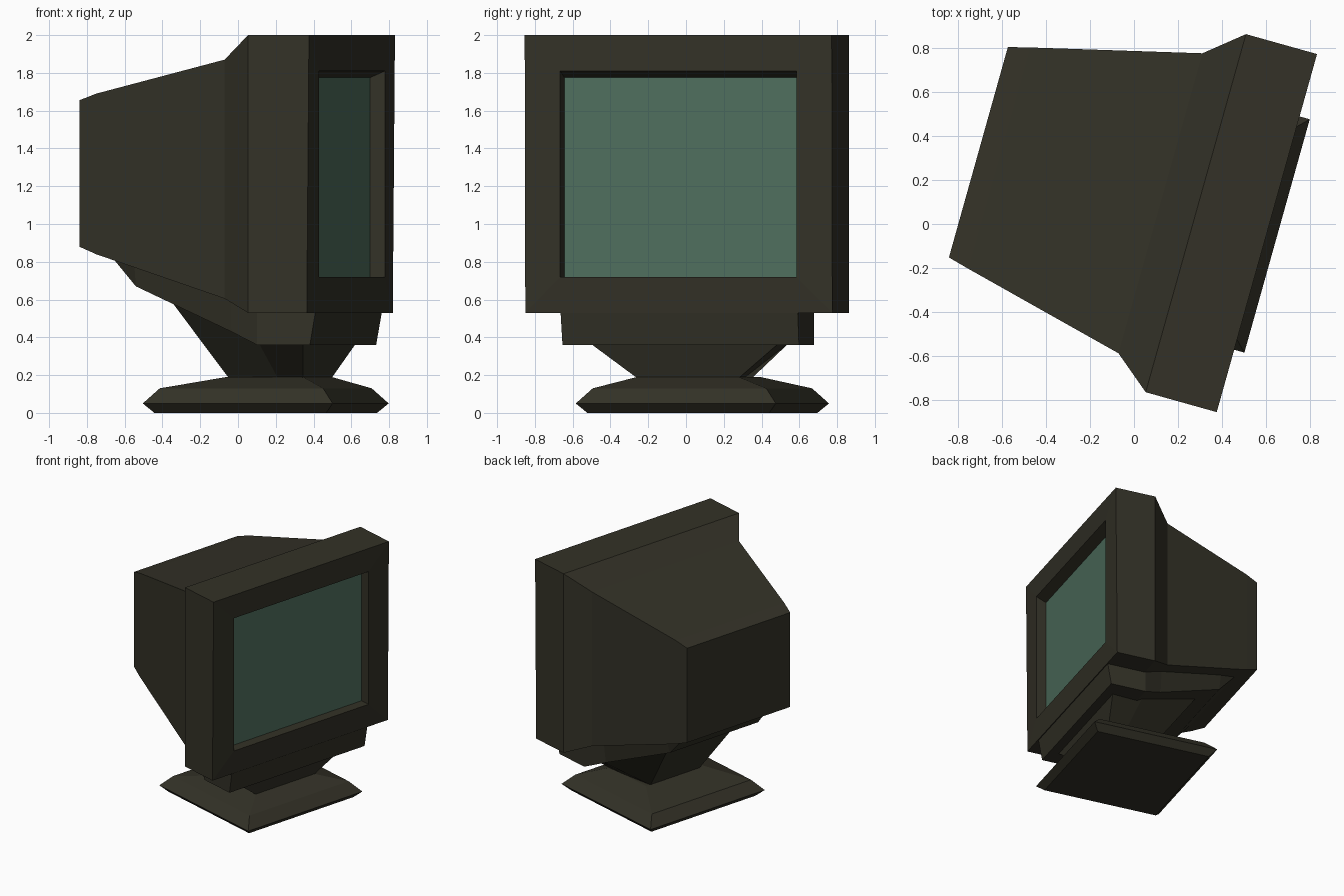
import bpy, bmesh, math

if "Cube" in bpy.data.objects:
    bpy.data.objects.remove(bpy.data.objects["Cube"])

TURN = -math.radians(15.65)   # the whole monitor is swivelled
YC = 0.123                    # side-to-side middle, before swivelling


def material(name, rgb):
    m = bpy.data.materials.new(name)
    m.diffuse_color = (*rgb, 1)
    m.use_nodes = True
    m.node_tree.nodes["Principled BSDF"].inputs["Base Color"].default_value = m.diffuse_color
    return m


shell = material("dark olive plastic", (0.033, 0.031, 0.020))
glass = material("green glass", (0.077, 0.158, 0.110))


def loft(name, rings, mats, last_mat=0):
    """Skin a list of equal-length point rings and cap both ends."""
    bm = bmesh.new()
    loops = [[bm.verts.new((x, y + YC, z)) for x, y, z in r] for r in rings]
    n = len(loops[0])
    for a, b in zip(loops, loops[1:]):
        for i in range(n):
            j = (i + 1) % n
            bm.faces.new((a[i], a[j], b[j], b[i]))
    bm.faces.new(loops[0])
    bm.faces.new(loops[-1]).material_index = last_mat
    bmesh.ops.recalc_face_normals(bm, faces=bm.faces)
    me = bpy.data.meshes.new(name)
    bm.to_mesh(me)
    bm.free()
    for m in mats:
        me.materials.append(m)
    ob = bpy.data.objects.new(name, me)
    ob.rotation_euler.z = TURN
    bpy.context.collection.objects.link(ob)
    return ob


def upright(xb, hb, zb, xt, ht, zt):
    """Cross-section facing forward: bottom and top (x, half width, z)."""
    return [(xb, -hb, zb), (xb, hb, zb), (xt, ht, zt), (xt, -ht, zt)]


def level(x0, x1, h, z):
    """Horizontal rectangle."""
    return [(x0, -h, z), (x0, h, z), (x1, h, z), (x1, -h, z)]


# Case: tapered back, bezel, recessed opening, glass as the end cap
case = [(-0.768, -0.768, 0.496, 0.88, 1.655),
        (-0.668, -0.668, 0.522, 0.84, 1.69),
        (0.09, 0.09, 0.707, 0.605, 1.87),
        (0.257, 0.257, 0.844, 0.53, 2.0),
        (0.580, 0.592, 0.844, 0.53, 2.0),
        (0.592, 0.592, 0.649, 0.72, 1.81),
        (0.510, 0.510, 0.649, 0.72, 1.775)]
loft("monitor_case", [upright(xb, h, zb, xt, h, zt) for xb, xt, h, zb, zt in case],
     [shell, glass], last_mat=1)

# Skirt under the case, rising towards the back
loft("lower_skirt", [upright(0.543, 0.650, 0.36, 0.575, 0.652, 0.54),
                     upright(0.252, 0.650, 0.36, 0.252, 0.652, 0.56),
                     upright(0.09, 0.575, 0.43, 0.09, 0.60, 0.64),
                     upright(-0.477, 0.425, 0.67, -0.477, 0.46, 0.80),
                     upright(-0.62, 0.40, 0.83, -0.62, 0.41, 0.85)], [shell])


# Neck: six-sided, flaring up into the skirt
def hexring(front, mid, back):
    half = [front, mid, back]
    return [(x, -h, z) for x, h, z in half] + [(x, h, z) for x, h, z in reversed(half)]


loft("swivel_neck", [hexring((0.402, 0.28, 0.185), (0.26, 0.27, 0.185), (-0.02, 0.235, 0.185)),
                     hexring((0.467, 0.51, 0.362), (0.22, 0.51, 0.375), (-0.33, 0.32, 0.615))],
     [shell])

# Foot: bevelled slab with a sloping top
loft("foot", [level(-0.354, 0.59, 0.50, 0.0),
              level(-0.404, 0.64, 0.55, 0.05),
              level(-0.331, 0.567, 0.477, 0.13),
              level(-0.02, 0.402, 0.28, 0.19)], [shell])
